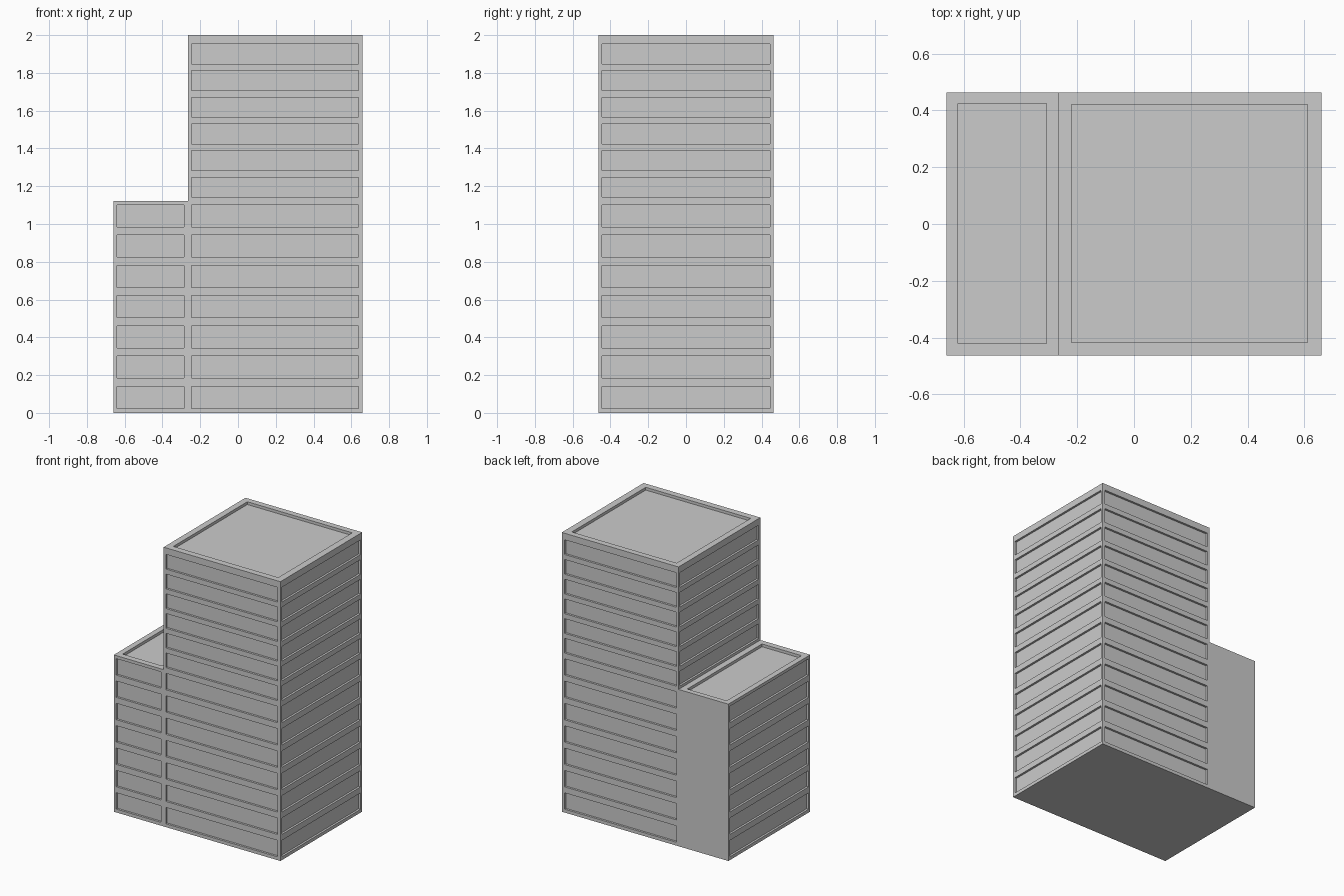
import bpy, bmesh
from mathutils import Vector

if "Cube" in bpy.data.objects:
    bpy.data.objects.remove(bpy.data.objects["Cube"])

X0, XM, X1 = -0.66, -0.265, 0.66   # outer left, step, outer right
Y, ZL, ZT = 0.463, 1.123, 2.0      # half depth, low roof, tower roof
D, RD, OVER = 0.015, 0.02, 0.05    # window depth, roof depth, cutter overshoot


def add_object(name, bm):
    bmesh.ops.recalc_face_normals(bm, faces=bm.faces)
    mesh = bpy.data.meshes.new(name)
    bm.to_mesh(mesh)
    bm.free()
    ob = bpy.data.objects.new(name, mesh)
    bpy.context.collection.objects.link(ob)
    return ob


def box(bm, x, y, z):
    verts = bmesh.ops.create_cube(bm, size=1)["verts"]
    for v in verts:
        v.co = Vector([r[0] if c < 0 else r[1] for c, r in zip(v.co, (x, y, z))])


# Stepped building body: L-shaped profile extruded along y
bm = bmesh.new()
profile = [(X0, 0), (X1, 0), (X1, ZT), (XM, ZT), (XM, ZL), (X0, ZL)]
face = bm.faces.new([bm.verts.new((x, -Y, z)) for x, z in profile])
ext = bmesh.ops.extrude_face_region(bm, geom=[face])["geom"]
bmesh.ops.translate(bm, vec=(0, 2 * Y, 0),
                    verts=[g for g in ext if isinstance(g, bmesh.types.BMVert)])
building = add_object("building", bm)

# Window bands: seven lower floors, six shorter upper floors
lower = [(0.024 + 0.16 * i, 0.141 + 0.16 * i) for i in range(7)]
upper = [(1.142 + 0.1412 * i, 1.247 + 0.1412 * i) for i in range(6)]
side = (-0.444, 0.444)
front, back = (-Y - OVER, -Y + D), (Y - D, Y + OVER)
bm = bmesh.new()
for z in lower + upper:
    box(bm, (-0.247, 0.639), front, z)
    box(bm, (-0.247, 0.639), back, z)
    box(bm, (X1 - D, X1 + OVER), side, z)
for z in lower:
    box(bm, (-0.641, -0.287), front, z)
    box(bm, (X0 - OVER, X0 + D), side, z)
for z in upper:
    box(bm, (XM - OVER, XM + D), side, z)

# Sunken roofs
box(bm, (-0.22, 0.611), (-0.417, 0.42), (ZT - RD, ZT + OVER))
box(bm, (-0.62, -0.308), (-0.42, 0.425), (ZL - RD, ZL + 0.01))
cutter = add_object("recess_cutter", bm)
cutter.hide_render = True

# Carve the recesses, then discard the cutter
mod = building.modifiers.new("recesses", "BOOLEAN")
mod.operation = "DIFFERENCE"
mod.solver = "EXACT"
mod.object = cutter
bpy.context.view_layer.objects.active = building
bpy.ops.object.modifier_apply(modifier=mod.name)
bpy.data.objects.remove(cutter)
